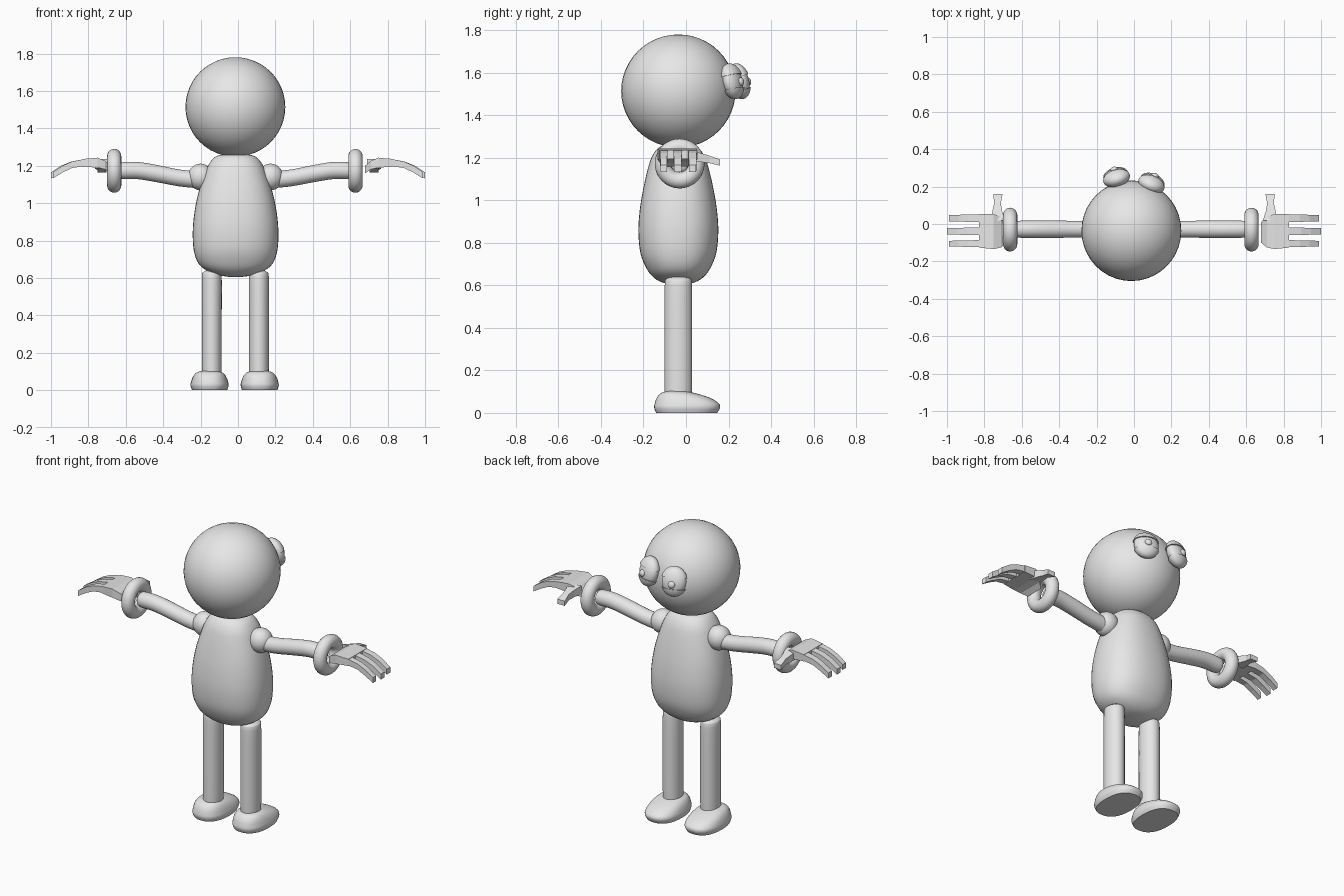
import bpy, bmesh, math
from mathutils import Matrix, Vector

if "Cube" in bpy.data.objects:
    bpy.data.objects.remove(bpy.data.objects["Cube"])

grey = bpy.data.materials.new("light_grey")
grey.diffuse_color = (0.8, 0.8, 0.8, 1)
grey.use_nodes = True
grey.node_tree.nodes["Principled BSDF"].inputs["Base Color"].default_value = grey.diffuse_color
CX, CY = -0.013, -0.036          # body axis


def add(name, bm, smooth=True):
    bmesh.ops.recalc_face_normals(bm, faces=bm.faces[:])
    me = bpy.data.meshes.new(name)
    bm.to_mesh(me)
    bm.free()
    ob = bpy.data.objects.new(name, me)
    bpy.context.collection.objects.link(ob)
    me.materials.append(grey)
    if smooth:
        bpy.ops.object.select_all(action='DESELECT')
        ob.select_set(True)
        bpy.context.view_layer.objects.active = ob
        bpy.ops.object.shade_smooth_by_angle(angle=math.radians(40))
    return ob


def skin(bm, rings):
    """Bridge rings of equal point count and cap both ends."""
    loops = [[bm.verts.new(p) for p in r] for r in rings]
    n = len(loops[0])
    for a, b in zip(loops, loops[1:]):
        for i in range(n):
            j = (i + 1) % n
            bm.faces.new((a[i], a[j], b[j], b[i]))
    bm.faces.new(loops[0])
    bm.faces.new(loops[-1])


def spline(rows, steps):
    """Catmull-Rom resampling of rows of numbers."""
    out = []
    for i in range(len(rows) - 1):
        p = [rows[max(0, min(len(rows) - 1, i + k))] for k in (-1, 0, 1, 2)]
        for s in range(steps):
            t = s / steps
            out.append([0.5 * (2 * b + (c - a) * t + (2 * a - 5 * b + 4 * c - d) * t * t
                               + (3 * b - a - 3 * c + d) * t ** 3) for a, b, c, d in zip(*p)])
    return out + [list(rows[-1])]


def oval(cx, cy, z, hx, hy, power=2.0, n=40):
    pts = []
    for i in range(n):
        c, s = math.cos(2 * math.pi * i / n), math.sin(2 * math.pi * i / n)
        pts.append((cx + hx * math.copysign(abs(c) ** (2 / power), c),
                    cy + hy * math.copysign(abs(s) ** (2 / power), s), z))
    return pts


def ball(name, loc, radii, rot=None, keep=None):
    bm = bmesh.new()
    bmesh.ops.create_uvsphere(bm, u_segments=40, v_segments=24, radius=1)
    if keep:                                  # keep the slice keep[0] < z < keep[1]
        for z, up in ((keep[0], -1), (keep[1], 1)):
            bmesh.ops.bisect_plane(bm, geom=bm.verts[:] + bm.edges[:] + bm.faces[:],
                                   plane_co=(0, 0, z), plane_no=(0, 0, up), clear_outer=True)
        bmesh.ops.holes_fill(bm, edges=[e for e in bm.edges if e.is_boundary], sides=0)
    m = Matrix.Translation(loc) @ (rot or Matrix()) @ Matrix.Diagonal((*radii, 1))
    bmesh.ops.transform(bm, matrix=m, verts=bm.verts[:])
    return add(name, bm)


# head
ball("head", (CX - 0.001, CY, 1.514), (0.267, 0.269, 0.266))

# egg shaped torso: z, half width, half depth
torso = [(0.605, 0.03, 0.03), (0.615, 0.09, 0.08), (0.64, 0.155, 0.12), (0.68, 0.2, 0.15),
         (0.75, 0.224, 0.178), (0.85, 0.229, 0.188), (0.95, 0.22, 0.182), (1.05, 0.2, 0.166),
         (1.15, 0.168, 0.143), (1.21, 0.142, 0.122), (1.25, 0.105, 0.09), (1.262, 0.05, 0.05)]
bm = bmesh.new()
skin(bm, [oval(CX, CY, z, a, b, 2.3) for z, a, b in spline(torso, 4)])
add("torso", bm)

# legs and feet
leg = [(0.07, 0.052, 0.064), (0.15, 0.053, 0.065), (0.4, 0.053, 0.065), (0.6, 0.053, 0.064),
       (0.63, 0.045, 0.056), (0.642, 0.025, 0.03)]
foot = [(0.005, 0.096, -0.143, 0.15), (0.025, 0.102, -0.15, 0.16), (0.045, 0.099, -0.147, 0.154),
        (0.07, 0.09, -0.138, 0.115), (0.09, 0.075, -0.122, 0.055), (0.1, 0.055, -0.1, 0.01),
        (0.104, 0.03, -0.075, -0.02)]
for side, lx, fx in (("left", -0.14, -0.152), ("right", 0.112, 0.116)):
    bm = bmesh.new()
    skin(bm, [oval(lx, CY, z, a, b) for z, a, b in spline(leg, 3)])
    add(side + "_leg", bm)
    bm = bmesh.new()
    rows = [(0.0, 0.094, -0.14, 0.147)] + spline(foot, 3)
    skin(bm, [oval(fx, (a + b) / 2, z, w, (b - a) / 2, 2.4) for z, w, a, b in rows])
    add(side + "_foot", bm)

# arm: x, z, radius
arm = [(0.2, 1.125, 0.045), (0.3, 1.135, 0.045), (0.42, 1.158, 0.046), (0.52, 1.174, 0.046),
       (0.6, 1.174, 0.045), (0.62, 1.174, 0.036), (0.628, 1.174, 0.015)]
# palm: x, y low, y high, z bottom, z top
palm = [(0.68, -0.10, 0.01, 1.16, 1.2), (0.71, -0.125, 0.04, 1.18, 1.226),
        (0.75, -0.134, 0.052, 1.19, 1.243), (0.83, -0.126, 0.054, 1.195, 1.236)]
fingers = [(0.01, 0.052, 0.99), (-0.06, -0.018, 1.0), (-0.124, -0.086, 0.99)]
# thumb: y, x low, x high, z bottom, z top
thumb = [(0.02, 0.69, 0.765, 1.185, 1.235), (0.07, 0.705, 0.757, 1.18, 1.222),
         (0.11, 0.712, 0.748, 1.175, 1.21), (0.16, 0.703, 0.752, 1.163, 1.192)]


def slab(bm, sections, s, along_y=False):
    rings = []
    for t, a, b, z0, z1 in sections:
        quad = [(a, z0), (b, z0), (b, z1), (a, z1)]
        rings.append([(s * u, t, z) if along_y else (s * t, u, z) for u, z in quad])
    skin(bm, rings)


for side, s in (("left", -1), ("right", 1)):
    ball(side + "_shoulder", (s * 0.187 + CX, -0.03, 1.14), (0.068, 0.068, 0.071))
    bm = bmesh.new()
    skin(bm, [[(s * x - 0.015, y, z) for y, z, _ in oval(-0.028, zc, 0, r, r, n=28)]
              for x, zc, r in spline(arm, 4)])
    add(side + "_arm", bm)

    # wrist ring
    bpy.ops.mesh.primitive_torus_add(location=(s * 0.645 - 0.017, -0.03, 1.173),
                                     rotation=(0, math.pi / 2, 0), major_segments=48,
                                     minor_segments=20, major_radius=0.079, minor_radius=0.038)
    ring = bpy.context.object
    ring.name = side + "_wrist_ring"
    ring.data.materials.append(grey)
    bpy.ops.object.shade_smooth()

    # angular hand with three fingers and a thumb
    bm = bmesh.new()
    slab(bm, palm, s)
    for y0, y1, tip in fingers:
        length = tip - 0.82
        slab(bm, [(0.82 + length * f, y0 + 0.004 * f, y1 - 0.004 * f, z0, z1) for f, z0, z1 in
                  ((0, 1.198, 1.236), (0.4, 1.188, 1.222), (0.7, 1.163, 1.2), (1, 1.132, 1.165))],
             s)
    slab(bm, thumb, s, True)
    add(side + "_hand", bm, smooth=False)

# eyes: eyeball, two lids and a pupil, turned to face out of the head
for side, x, y in (("left", -0.095, 0.25), ("right", 0.095, 0.218)):
    yaw = math.atan2(-(x - CX), y - CY)
    rot = Matrix.Rotation(yaw, 4, 'Z') @ Matrix.Rotation(math.radians(14), 4, 'X')
    loc = Vector((x, y, 1.56))
    ball(side + "_eyeball", loc, (0.07, 0.044, 0.078), rot)
    ball(side + "_upper_lid", loc, (0.077, 0.05, 0.086), rot, (0.3, 1.1))
    ball(side + "_lower_lid", loc, (0.077, 0.05, 0.086), rot, (-1.1, -0.45))
    ball(side + "_pupil", loc + rot @ Vector((0, 0.042, -0.012)), (0.02, 0.014, 0.02), rot)
